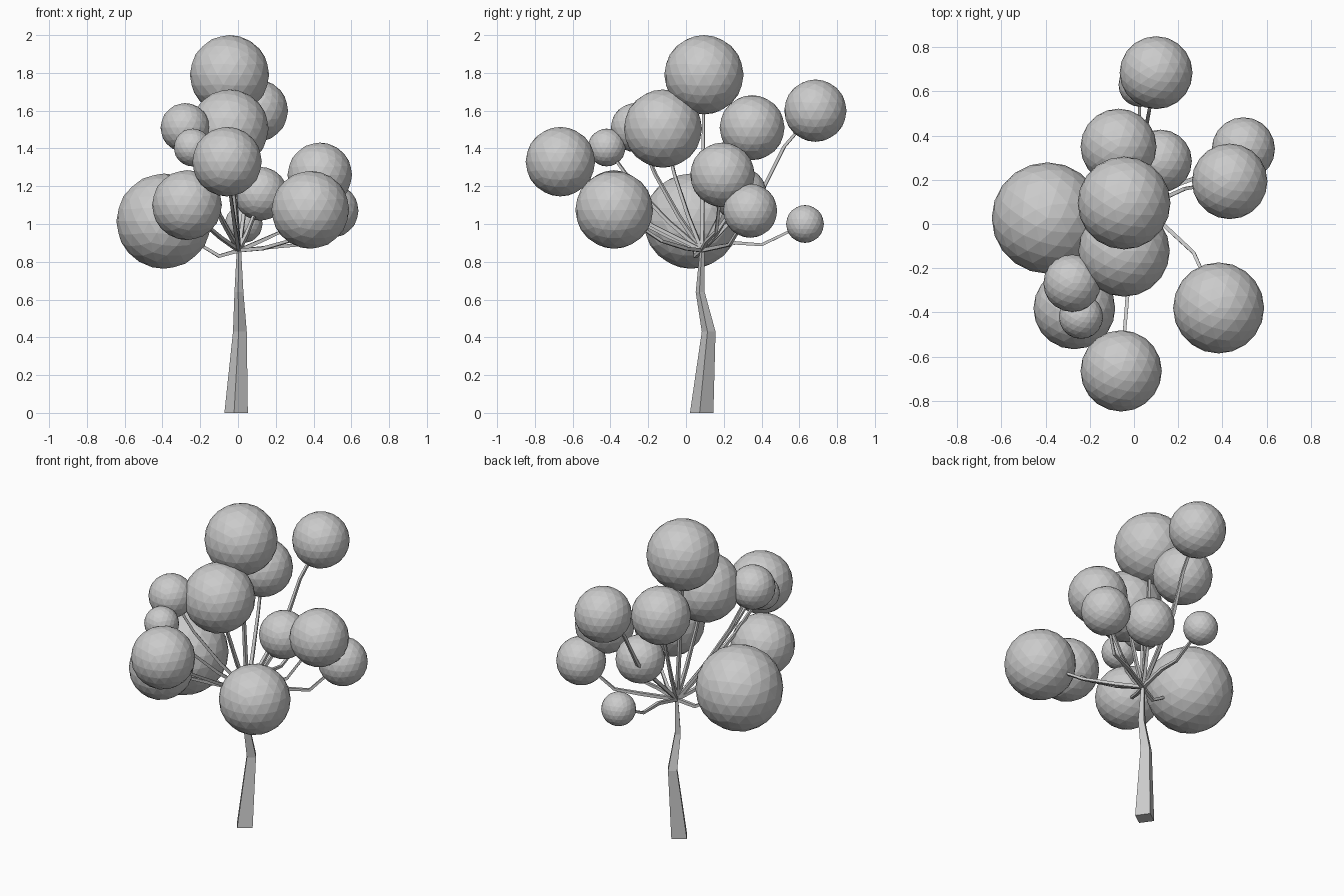
import bpy, bmesh, math
from mathutils import Vector

if "Cube" in bpy.data.objects:
    bpy.data.objects.remove(bpy.data.objects["Cube"])


def tube(name, points, radii, turn=0.0, flat=False):
    """Square-section limb along a path; flat keeps the rings horizontal."""
    pts = [Vector(p) for p in points]
    bm = bmesh.new()
    rings = []
    for i, p in enumerate(pts):
        d = (pts[min(i + 1, len(pts) - 1)] - pts[max(i - 1, 0)]).normalized()
        if flat:
            u, v = Vector((1, 0, 0)), Vector((0, 1, 0))
        else:
            u = d.cross(Vector((0, 0, 1))).normalized()
            v = u.cross(d)
        ring = []
        for k in range(4):
            a = turn + k * math.pi / 2
            ring.append(bm.verts.new(p + radii[i] * (math.cos(a) * u + math.sin(a) * v)))
        rings.append(ring)
    for a, b in zip(rings, rings[1:]):
        for k in range(4):
            bm.faces.new((a[k], a[(k + 1) % 4], b[(k + 1) % 4], b[k]))
    bm.faces.new(rings[0])
    bm.faces.new(rings[-1])
    bmesh.ops.recalc_face_normals(bm, faces=bm.faces)
    mesh = bpy.data.meshes.new(name)
    bm.to_mesh(mesh)
    bm.free()
    ob = bpy.data.objects.new(name, mesh)
    bpy.context.collection.objects.link(ob)
    return ob


# Crooked tapering trunk
fork = Vector((0.005, 0.085, 0.86))
tube("trunk",
     [(-0.01, 0.083, 0.0), (0.01, 0.12, 0.43), (0.005, 0.075, 0.64), fork],
     [0.063, 0.037, 0.024, 0.012], turn=math.radians(-100), flat=True)

# Leaf balls: centre, radius, optional elbows of the branch
balls = [
    ((0.10, 0.685, 1.60), 0.165, [(0.05, 0.41, 1.19), (0.07, 0.52, 1.41)]),
    ((0.03, 0.63, 1.00), 0.10, [(0.01, 0.26, 0.90), (0.02, 0.40, 0.89)]),
    ((-0.07, 0.35, 1.51), 0.172, None),
    ((0.12, 0.285, 1.16), 0.142, None),
    ((0.495, 0.34, 1.07), 0.143, [(0.20, 0.18, 0.88), (0.34, 0.23, 0.89)]),
    ((0.433, 0.193, 1.26), 0.171, [(0.12, 0.11, 0.91), (0.23, 0.16, 0.96)]),
    ((-0.392, 0.027, 1.015), 0.252, [(-0.10, 0.05, 0.83), (-0.20, 0.04, 0.89)]),
    ((-0.045, 0.095, 1.79), 0.21, None),
    ((-0.045, -0.122, 1.505), 0.207, None),
    ((0.383, -0.38, 1.075), 0.206, [(0.13, 0.0, 0.87), (0.27, -0.13, 0.91)]),
    ((-0.27, -0.382, 1.10), 0.185, None),
    ((-0.28, -0.268, 1.51), 0.13, None),
    ((-0.24, -0.42, 1.405), 0.10, None),
    ((-0.058, -0.665, 1.33), 0.184, None),
]

for i, (c, r, elbows) in enumerate(balls, 1):
    # Faceted foliage ball
    bpy.ops.mesh.primitive_ico_sphere_add(subdivisions=3, radius=r, location=c)
    bpy.context.object.name = f"leaf_ball_{i}"
    # Thin branch from the fork, sagging a little before it rises
    c = Vector(c)
    if elbows is None:
        d = c - fork
        elbows = [fork + Vector((d.x * h, d.y * h, d.z * v))
                  for h, v in ((0.35, 0.28), (0.7, 0.62))]
    tube(f"branch_{i}", [fork, *elbows, c], [0.014, 0.013, 0.011, 0.009],
         turn=math.pi / 4)
